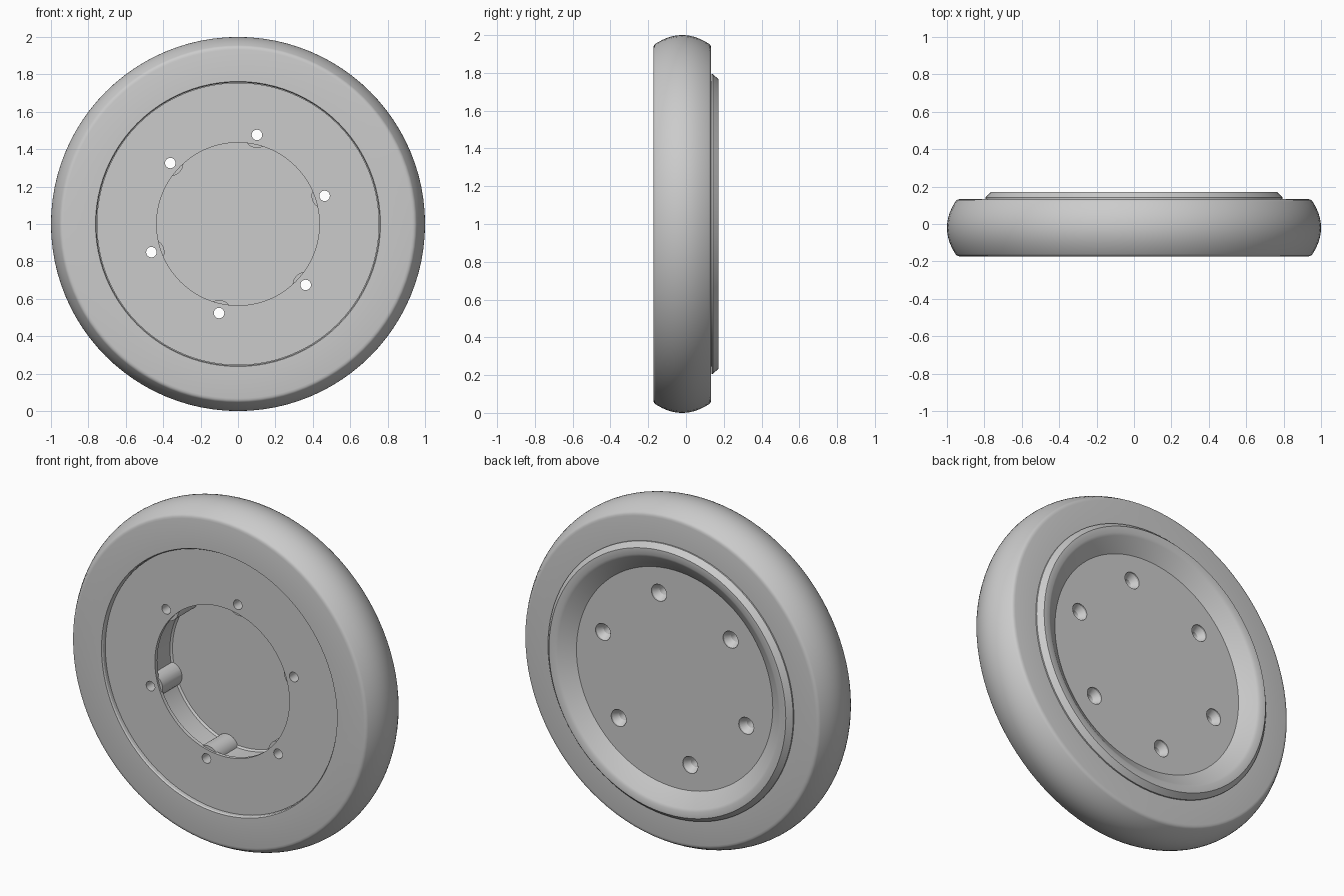
import bpy, bmesh, math
from mathutils import Matrix, Vector

if "Cube" in bpy.data.objects:
    bpy.data.objects.remove(bpy.data.objects["Cube"])

grey = bpy.data.materials.new("neutral grey")
grey.diffuse_color = (0.6, 0.6, 0.6, 1)
grey.use_nodes = True
grey.node_tree.nodes["Principled BSDF"].inputs["Base Color"].default_value = grey.diffuse_color


def lathe(name, profile, centre=(0, 1), n=96):
    """Spin a closed (radius, y) profile around a y-parallel axis through centre (x, z)."""
    bm = bmesh.new()
    verts = [bm.verts.new((r, y, 0)) for r, y in profile]
    edges = [bm.edges.new((verts[i], verts[(i + 1) % len(verts)])) for i in range(len(verts))]
    bmesh.ops.spin(bm, geom=verts + edges, cent=(0, 0, 0), axis=(0, 1, 0),
                   angle=math.tau, steps=n, use_merge=True)
    bmesh.ops.remove_doubles(bm, verts=bm.verts, dist=1e-5)
    # drop the wire edges left along the axis of solid profiles
    loose = [e for e in bm.edges if not e.link_faces]
    bmesh.ops.delete(bm, geom=loose, context='EDGES')
    bmesh.ops.recalc_face_normals(bm, faces=bm.faces)
    bm.transform(Matrix.Translation(Vector((centre[0], 0, centre[1]))))
    mesh = bpy.data.meshes.new(name)
    bm.to_mesh(mesh)
    bm.free()
    obj = bpy.data.objects.new(name, mesh)
    bpy.context.collection.objects.link(obj)
    mesh.materials.append(grey)
    return obj


def smooth(obj):
    bpy.ops.object.select_all(action='DESELECT')
    obj.select_set(True)
    bpy.context.view_layer.objects.active = obj
    bpy.ops.object.shade_smooth_by_angle(angle=math.radians(30))


# Tyre: flat sides, rounded shoulders and a gently crowned tread
MID, HALF = -0.02, 0.153
crown = [(1 - 0.045 * (t / 0.14) ** 2, MID + t)
         for t in [-0.14 + 0.28 * i / 14 for i in range(15)]]
front_shoulder = [(0.932, MID - HALF), (0.942, MID - HALF + 0.002), (0.95, MID - HALF + 0.006)]
back_shoulder = [(r, 2 * MID - y) for r, y in reversed(front_shoulder)]
tyre = lathe("tyre", [(0.757, MID + HALF), (0.757, MID - HALF + 0.008), (0.762, MID - HALF)]
             + front_shoulder + crown + back_shoulder)
smooth(tyre)

# Hub: front plate with an open cavity, dished back with a raised flange
hub = lathe("hub", [
    (0, 0.045), (0.455, 0.045), (0.465, 0.035), (0.465, -0.125), (0.435, -0.125),
    (0.435, -0.147), (0.755, -0.147), (0.755, 0.135), (0.793, 0.135), (0.793, 0.143),
    (0.766, 0.172), (0.73, 0.172), (0.715, 0.164), (0.635, 0.105), (0, 0.105)])

# Six screw bosses with countersunk through holes
bosses = []
cutters = []
for k in range(6):
    a = math.radians(18 + 60 * k)
    c = (0.487 * math.cos(a), 1 + 0.487 * math.sin(a))
    boss = lathe("screw_boss", [(0, -0.135), (0.07, -0.135), (0.07, 0.075), (0, 0.075)], c, 32)
    cutter = lathe("hole_cutter", [(0, -0.3), (0.028, -0.3), (0.028, 0.06),
                                   (0.049, 0.095), (0.049, 0.3), (0, 0.3)], c, 24)
    bosses.append(boss)
    cutters.append(cutter)


def apply_boolean(target, tool, operation):
    bpy.ops.object.select_all(action='DESELECT')
    target.select_set(True)
    bpy.context.view_layer.objects.active = target
    mod = target.modifiers.new(operation.lower(), 'BOOLEAN')
    mod.operation = operation
    mod.solver = 'EXACT'
    mod.object = tool
    bpy.ops.object.modifier_apply(modifier=mod.name)
    bpy.data.objects.remove(tool)


for boss in bosses:
    apply_boolean(hub, boss, 'UNION')
for cutter in cutters:
    apply_boolean(hub, cutter, 'DIFFERENCE')
smooth(hub)
